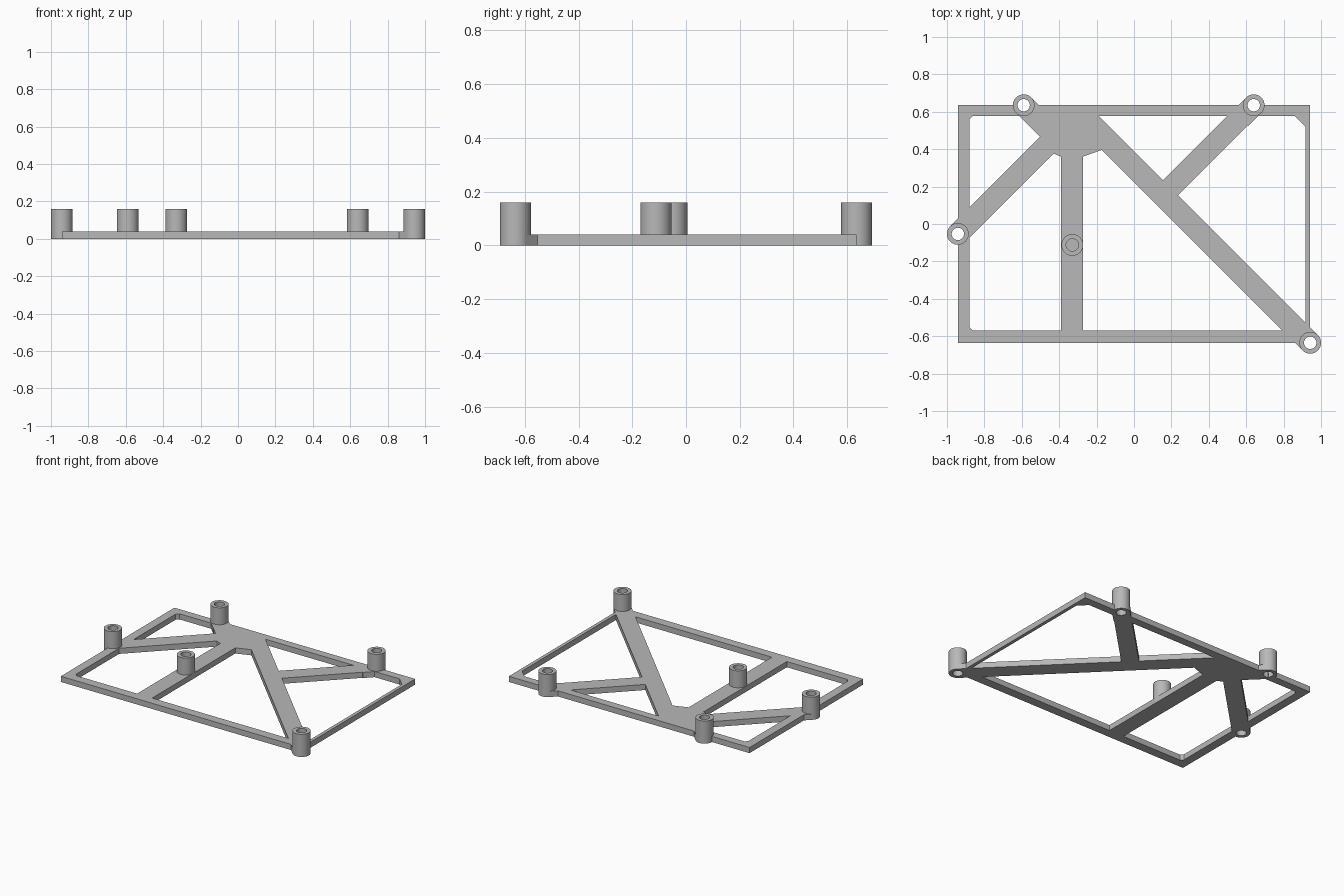
import bpy, bmesh, math
from mathutils import Vector

if "Cube" in bpy.data.objects:
    bpy.data.objects.remove(bpy.data.objects["Cube"])

PLATE_H, BOSS_H = 0.04, 0.16
BOSS_R, BORE_R = 0.058, 0.033
HALF_X, HALF_Y = 0.942, 0.635

grey = bpy.data.materials.new("mid grey")
grey.use_nodes = True
grey.diffuse_color = (0.48, 0.48, 0.48, 1)
grey.node_tree.nodes["Principled BSDF"].inputs["Base Color"].default_value = grey.diffuse_color


def prism(name, outline, z0, z1):
    """Extrude a flat outline from z0 up to z1."""
    bm = bmesh.new()
    face = bm.faces.new([bm.verts.new((x, y, z0)) for x, y in outline])
    top = bmesh.ops.extrude_face_region(bm, geom=[face])["geom"]
    bmesh.ops.translate(bm, vec=(0, 0, z1 - z0),
                        verts=[v for v in top if isinstance(v, bmesh.types.BMVert)])
    bmesh.ops.recalc_face_normals(bm, faces=bm.faces)
    mesh = bpy.data.meshes.new(name)
    bm.to_mesh(mesh)
    bm.free()
    mesh.materials.append(grey)
    obj = bpy.data.objects.new(name, mesh)
    bpy.context.collection.objects.link(obj)
    return obj


def circle(centre, radius, sides=48):
    return [(centre[0] + radius * math.cos(math.tau * i / sides),
             centre[1] + radius * math.sin(math.tau * i / sides)) for i in range(sides)]


def combine(target, tool, operation):
    """Apply a boolean and discard the tool."""
    tool.hide_render = True
    mod = target.modifiers.new("combine", "BOOLEAN")
    mod.operation, mod.solver, mod.object = operation, "EXACT", tool
    bpy.ops.object.select_all(action="DESELECT")
    bpy.context.view_layer.objects.active = target
    target.select_set(True)
    bpy.ops.object.modifier_apply(modifier=mod.name)
    bpy.data.objects.remove(tool)


# Base plate
plate = prism("mounting_bracket", [(-HALF_X, -HALF_Y), (HALF_X, -HALF_Y),
                                   (HALF_X, HALF_Y), (-HALF_X, HALF_Y)], 0, PLATE_H)

# Openings that leave the rim and the struts
T, B, L, R = 0.578, -0.57, -0.88, 0.918
windows = [
    [(L, 0.56), (-0.862, T), (-0.615, T), (-0.503, 0.467), (L, 0.09)],
    [(L, -0.073), (-0.43, 0.377), (-0.39, 0.36), (-0.39, B), (-0.862, B), (L, -0.552)],
    [(-0.273, 0.36), (-0.172, 0.396), (0.794, B), (-0.273, B)],
    [(-0.19, T), (0.155, 0.234), (0.499, T)],
    [(0.66, T), (0.236, 0.154), (R, -0.528), (R, 0.52), (0.86, T)],
]
for outline in windows:
    combine(plate, prism("window_cutter", outline, -0.1, 0.3), "DIFFERENCE")

# Standoff positions, each with the direction of the strut that reaches it
standoffs = [
    ((-0.59, 0.635), (1, -1)),
    ((0.64, 0.635), (-1, -1)),
    ((-HALF_X, -0.053), (1, 1)),
    ((HALF_X, -HALF_Y), (-1, 1)),
    ((-0.33, -0.112), None),
]

# Strut ends running out under the standoffs
for centre, heading in standoffs:
    if heading:
        c, d = Vector(centre), Vector(heading).normalized()
        side = Vector((-d.y, d.x)) * BOSS_R
        end = c + d * 0.1
        strut = [(p.x, p.y) for p in (c + side, c - side, end - side, end + side)]
        combine(plate, prism("strut_end", strut, 0, PLATE_H), "UNION")

# Hollow standoffs
for centre, heading in standoffs:
    combine(plate, prism("standoff", circle(centre, BOSS_R), 0, BOSS_H), "UNION")
for centre, heading in standoffs:
    combine(plate, prism("bore_cutter", circle(centre, BORE_R), -0.1, 0.3), "DIFFERENCE")

bpy.ops.object.shade_smooth_by_angle(angle=math.radians(30))
